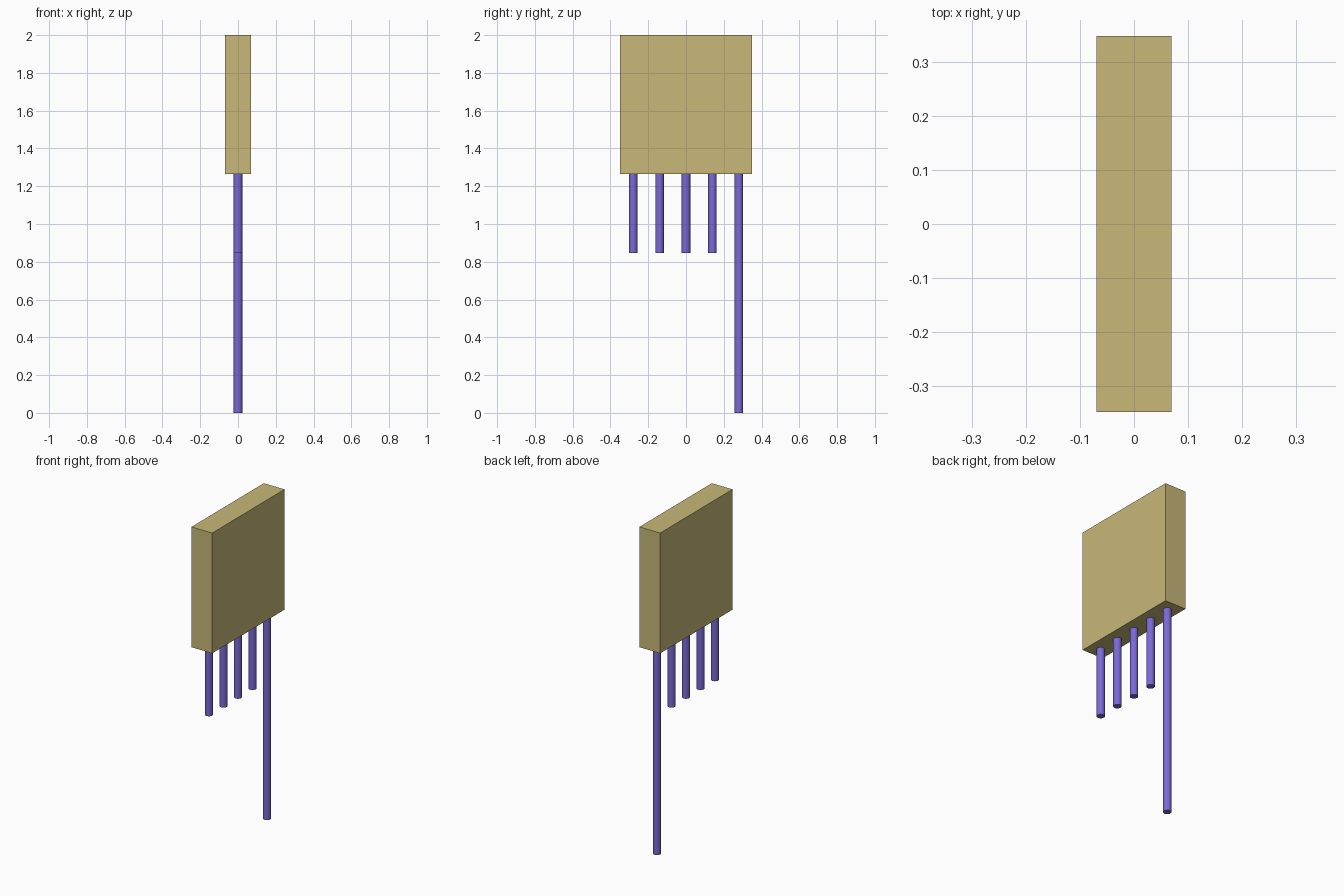
import bpy
import math

if "Cube" in bpy.data.objects:
    bpy.data.objects.remove(bpy.data.objects["Cube"])

HALF_X, HALF_Y = 0.07, 0.349
BODY_Z, TOP_Z = 1.266, 2.0
PIN_R, PITCH = 0.0225, 0.14


def material(name, color):
    mat = bpy.data.materials.new(name)
    mat.diffuse_color = (*color, 1)
    mat.use_nodes = True
    mat.node_tree.nodes["Principled BSDF"].inputs["Base Color"].default_value = mat.diffuse_color
    return mat


body_mat = material("tan_body", (0.58, 0.48, 0.19))
pin_mat = material("violet_metal", (0.20, 0.14, 0.68))

# Flat rectangular body
bpy.ops.mesh.primitive_cube_add(size=1, location=(0, 0, (BODY_Z + TOP_Z) / 2))
body = bpy.context.object
body.name = "body"
body.scale = (2 * HALF_X, 2 * HALF_Y, TOP_Z - BODY_Z)
bpy.ops.object.transform_apply(location=False, rotation=False, scale=True)
body.data.materials.append(body_mat)


# Round pin hanging from the underside of the body
def add_pin(name, y, bottom):
    bpy.ops.mesh.primitive_cylinder_add(
        vertices=32, radius=PIN_R, depth=BODY_Z - bottom,
        location=(0, y, (BODY_Z + bottom) / 2))
    pin = bpy.context.object
    pin.name = name
    pin.data.materials.append(pin_mat)
    bpy.ops.object.shade_smooth_by_angle(angle=math.radians(30))


# Four short pins and one long pin in a row
for i in range(4):
    add_pin(f"short_pin_{i + 1}", (i - 2) * PITCH, 0.847)
add_pin("long_pin", 2 * PITCH, 0.0)
